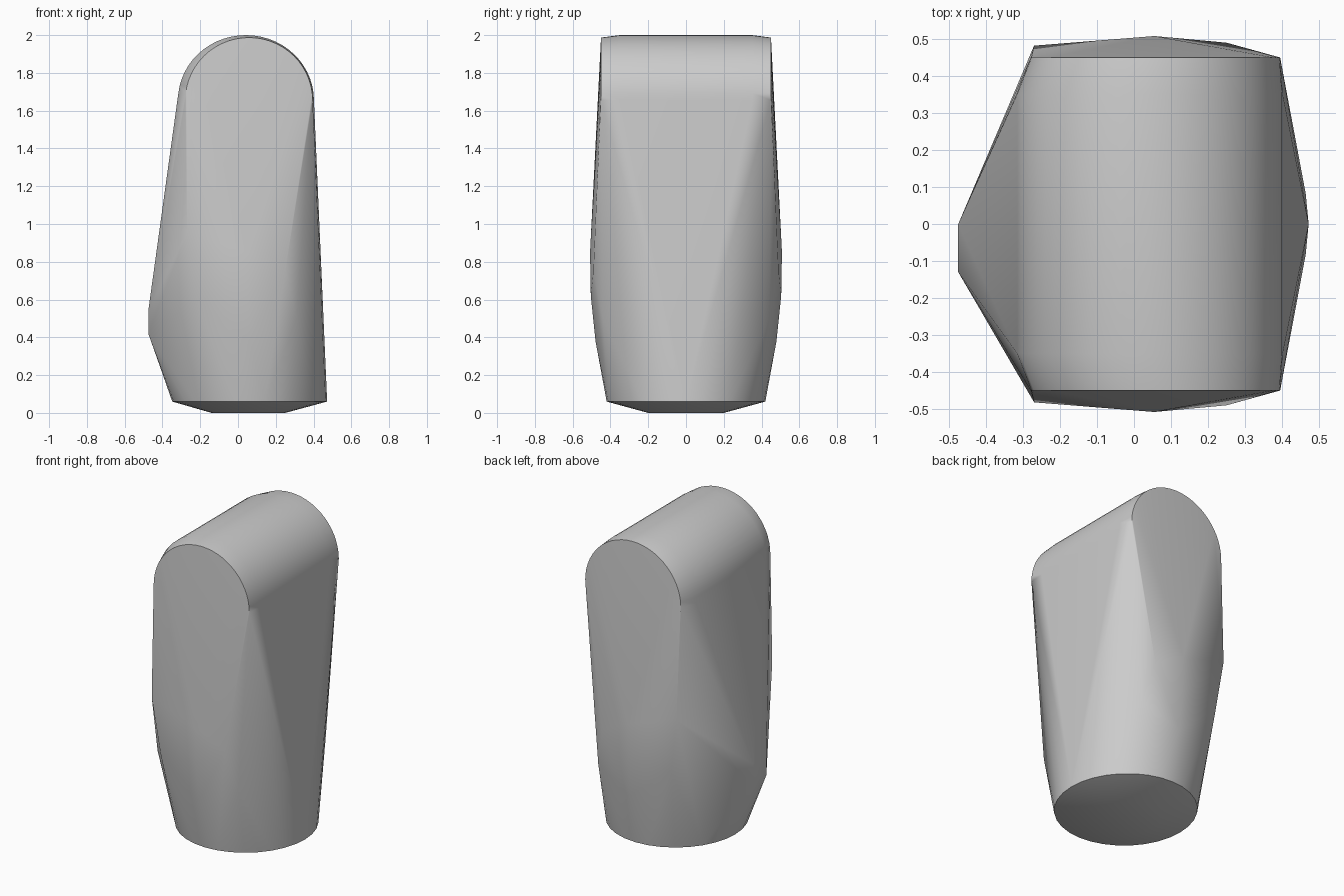
import bpy, bmesh
from math import sin, cos, pi, radians

old = bpy.data.objects.get("Cube")
if old:
    bpy.data.objects.remove(old)

grey = bpy.data.materials.new("plain grey")
grey.use_nodes = True
colour = (0.6, 0.6, 0.6, 1)
grey.diffuse_color = colour
grey.node_tree.nodes["Principled BSDF"].inputs["Base Color"].default_value = colour


def ring(z, cx, rx, ry, n=32):
    """Horizontal ellipse."""
    return [(cx + rx * cos(2 * pi * i / n), ry * sin(2 * pi * i / n), z) for i in range(n)]


def arch(y, cx, rx, rz, n=28):
    """Upright half ellipse at depth y."""
    return [(cx + rx * cos(pi * i / n), y, 1.655 + rz * sin(pi * i / n)) for i in range(n + 1)]


# Base: small flat foot inside the wider rounded rim
points = ring(0, 0.055, 0.195, 0.2) + ring(0.06, 0.062, 0.41, 0.42)

# Rounded top and the swelling cheeks, alike at the front and back
for s in (-1, 1):
    points += arch(s * 0.45, 0.058, 0.337, 0.332)
    points += arch(s * 0.35, 0.042, 0.36, 0.345)
    points += [(0.055, s * 0.508, 0.85), (0.055, s * 0.504, 0.62), (0.06, s * 0.479, 0.38),
               (0.25, s * 0.49, 0.75), (0.31, s * 0.44, 0.5),
               (-0.27, s * 0.482, 0.95), (-0.22, s * 0.465, 0.6)]

# Ridge jutting out of the narrow side
points += [(-0.475, y, z) for y in (-0.13, 0) for z in (0.42, 0.54)]

# Skin stretched over all the points
bm = bmesh.new()
for p in points:
    bm.verts.new(p)
hull = bmesh.ops.convex_hull(bm, input=bm.verts)
loose = {g for g in hull["geom_interior"] + hull["geom_unused"] if isinstance(g, bmesh.types.BMVert)}
bmesh.ops.delete(bm, geom=list(loose), context='VERTS')
bmesh.ops.dissolve_limit(bm, angle_limit=radians(0.5), verts=bm.verts, edges=bm.edges)
bmesh.ops.recalc_face_normals(bm, faces=bm.faces)
mesh = bpy.data.meshes.new("rounded_block")
bm.to_mesh(mesh)
bm.free()
mesh.materials.append(grey)

block = bpy.data.objects.new("rounded_block", mesh)
bpy.context.collection.objects.link(block)
bpy.context.view_layer.objects.active = block
block.select_set(True)
bpy.ops.object.shade_smooth_by_angle(angle=radians(35))
